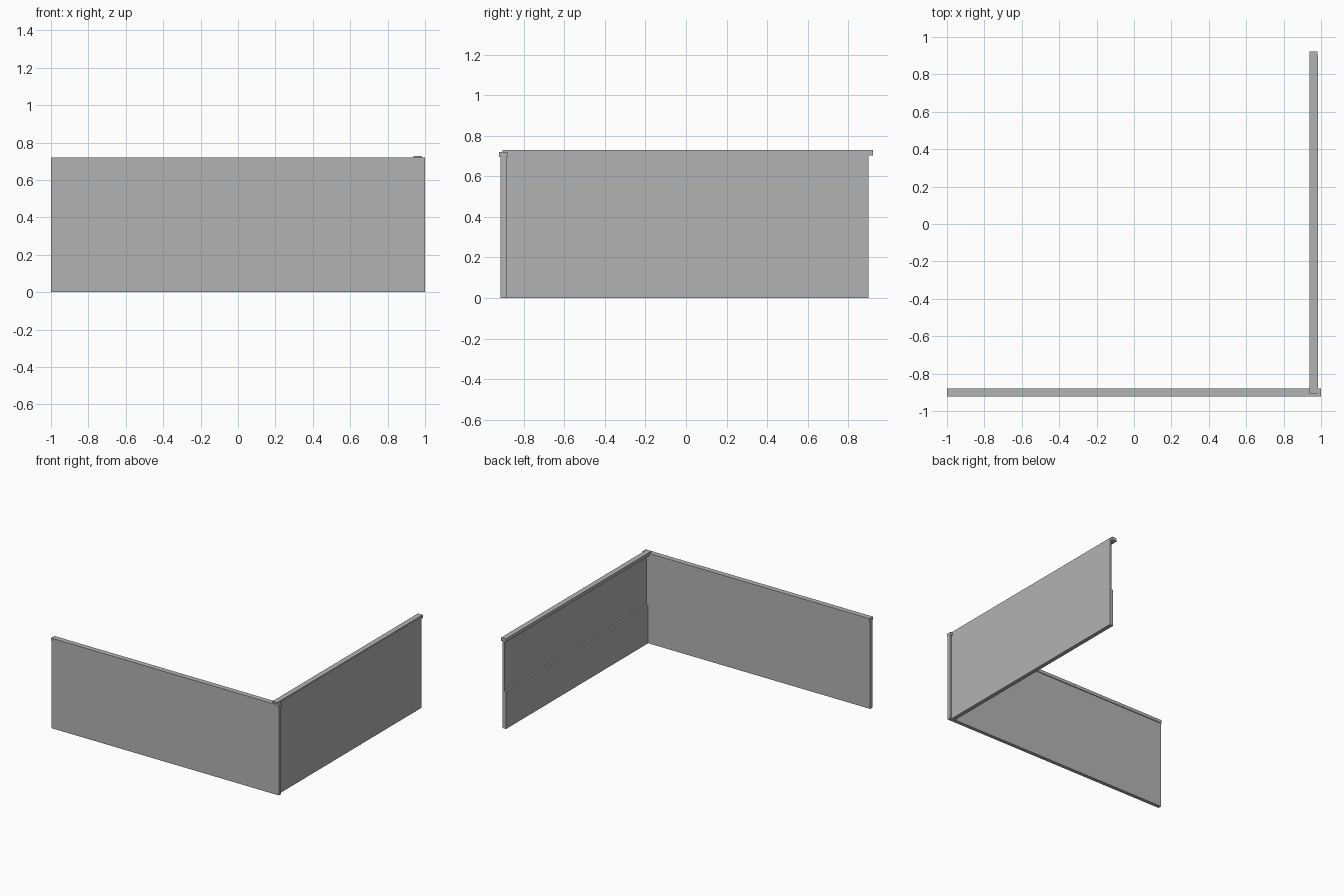
import bpy
import bmesh

cube = bpy.data.objects.get("Cube")
if cube:
    bpy.data.objects.remove(cube, do_unlink=True)

# One plain grey for the whole model
grey = bpy.data.materials.new("plain grey")
grey.use_nodes = True
colour = (0.45, 0.45, 0.45, 1)
grey.diffuse_color = colour
grey.node_tree.nodes["Principled BSDF"].inputs["Base Color"].default_value = colour


def extrude_profile(name, profile, offset):
    """Extrude a closed 3D outline along an offset into a flat-sided solid."""
    bm = bmesh.new()
    face = bm.faces.new([bm.verts.new(p) for p in profile])
    result = bmesh.ops.extrude_face_region(bm, geom=[face])
    moved = [v for v in result["geom"] if isinstance(v, bmesh.types.BMVert)]
    bmesh.ops.translate(bm, vec=offset, verts=moved)
    # Keep the starting outline as the closing end of the solid
    if not face.is_valid:
        bm.faces.new([v for v in bm.verts if v not in moved])
    bmesh.ops.recalc_face_normals(bm, faces=bm.faces)
    mesh = bpy.data.meshes.new(name)
    bm.to_mesh(mesh)
    bm.free()
    mesh.materials.append(grey)
    obj = bpy.data.objects.new(name, mesh)
    bpy.context.collection.objects.link(obj)
    return obj


def box(name, low, high):
    """Box between two opposite corners."""
    (x0, y0, z0), (x1, y1, z1) = low, high
    outline = [(x0, y0, z0), (x1, y0, z0), (x1, y0, z1), (x0, y0, z1)]
    return extrude_profile(name, outline, (0, y1 - y0, 0))


# Front wall with its overhanging coping
box("front_wall", (-1, -0.915, 0), (1, -0.886, 0.7))
box("front_coping", (-1, -0.922, 0.695), (1, -0.88, 0.72))

# Side wall: a thicker base steps in to a thinner upper part on the inner face
inner, ledge, outer = 0.953, 0.967, 0.985
step, top = 0.3, 0.725
section = [(inner, 0), (outer, 0), (outer, top), (ledge, top), (ledge, step), (inner, step)]
extrude_profile("side_wall", [(x, -0.9, z) for x, z in section], (0, 1.8, 0))

# Side coping overlaps the front one and overhangs the far end
box("side_coping", (0.938, -0.905, 0.703), (0.98, 0.922, 0.729))
